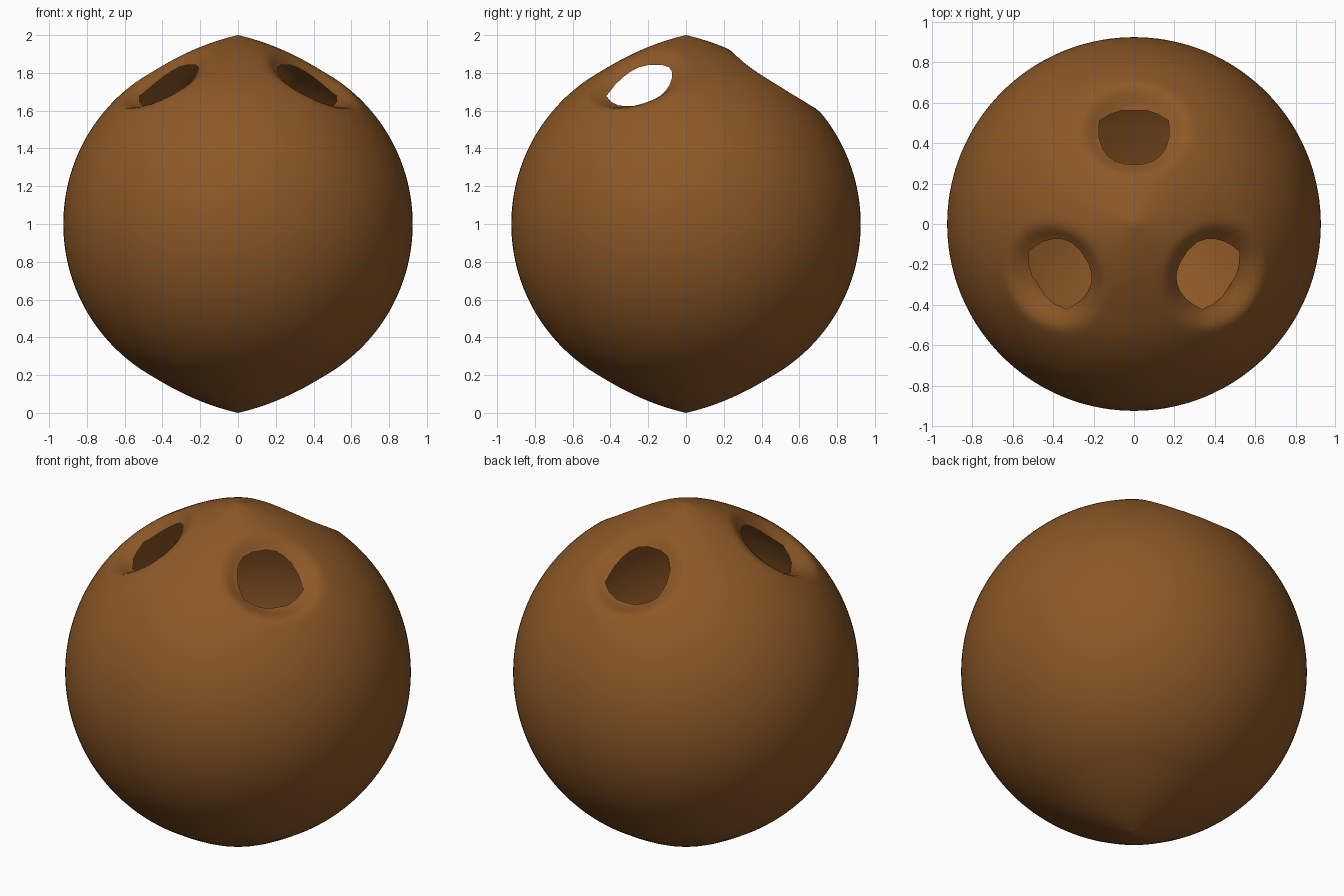
import bpy, bmesh, math
from mathutils import Vector, Matrix

if "Cube" in bpy.data.objects:
    bpy.data.objects.remove(bpy.data.objects["Cube"])

RADIUS = 0.925          # body radius
TILT = math.radians(39)  # slope of each hole's rim
# Half outline of a hole in its own plane (sideways, down-slope)
HALF = [(0.06, 0.168), (0.12, 0.14), (0.17, 0.097), (0.174, 0.045), (0.172, -0.01),
        (0.155, -0.075), (0.13, -0.12), (0.095, -0.155), (0.04, -0.175)]
OUTLINE = HALF + [(-u, v) for u, v in reversed(HALF)]


def hole_frame(angle):
    """Centre, sideways, down-slope and normal axes of a hole."""
    turn = Matrix.Rotation(math.radians(angle - 90), 3, 'Z')
    s, c = math.sin(TILT), math.cos(TILT)
    return [turn @ Vector(p) for p in ((0, 0.43, 1.73), (1, 0, 0), (0, c, -s), (0, s, c))]


def local(p, frame):
    centre, side, down, normal = frame
    d = p - centre
    return d.dot(side), d.dot(down), d.dot(normal)


# Round body, drawn out to a soft point at top and bottom
bm = bmesh.new()
bmesh.ops.create_uvsphere(bm, u_segments=144, v_segments=108, radius=RADIUS)
for v in bm.verts:
    r = math.hypot(v.co.x, v.co.y)
    extra = 0.075 * max(0, 1 - r / 0.46) ** 1.4
    v.co.z += 1 + math.copysign(extra, v.co.z)

# Three dented holes in the upper half
for angle in (90, 213, 327):
    frame = hole_frame(angle)
    centre, side, down, normal = frame

    # Press the surface down to the rim plane
    for v in bm.verts:
        a, b, h = local(v.co, frame)
        d = math.hypot(a, b)
        if d < 0.30 and h > -0.3:
            t = min(1, max(0, (d - 0.16) / 0.14))
            v.co -= normal * h * (1 - t * t * (3 - 2 * t))

    # Cut along each side of the outline, then open the hole
    for i, (u0, v0) in enumerate(OUTLINE):
        u1, v1 = OUTLINE[(i + 1) % len(OUTLINE)]
        near = []
        for f in bm.faces:
            a, b, h = local(f.calc_center_median(), frame)
            if math.hypot(a, b) < 0.23 and abs(h) < 0.2:
                near.append(f)
        geom = list({e for f in near for e in f.edges}) + near
        geom += list({v for f in near for v in f.verts})
        bmesh.ops.bisect_plane(bm, geom=geom, dist=1e-5,
                               plane_co=centre + side * u0 + down * v0,
                               plane_no=side * (v1 - v0) - down * (u1 - u0))
    inside = []
    for f in bm.faces:
        a, b, h = local(f.calc_center_median(), frame)
        if abs(h) < 0.2:
            signs = []
            for i, (u0, v0) in enumerate(OUTLINE):
                u1, v1 = OUTLINE[(i + 1) % len(OUTLINE)]
                signs.append((u1 - u0) * (b - v0) - (v1 - v0) * (a - u0) < 0)
            if all(signs):
                inside.append(f)
    bmesh.ops.delete(bm, geom=inside, context='FACES')

mesh = bpy.data.meshes.new("shell")
bm.to_mesh(mesh)
bm.free()
shell = bpy.data.objects.new("shell", mesh)
bpy.context.collection.objects.link(shell)

# Single brown colour, smooth surface
brown = bpy.data.materials.new("brown")
brown.diffuse_color = (0.265, 0.098, 0.02, 1)
brown.use_nodes = True
brown.node_tree.nodes["Principled BSDF"].inputs["Base Color"].default_value = brown.diffuse_color
mesh.materials.append(brown)
for p in mesh.polygons:
    p.use_smooth = True
